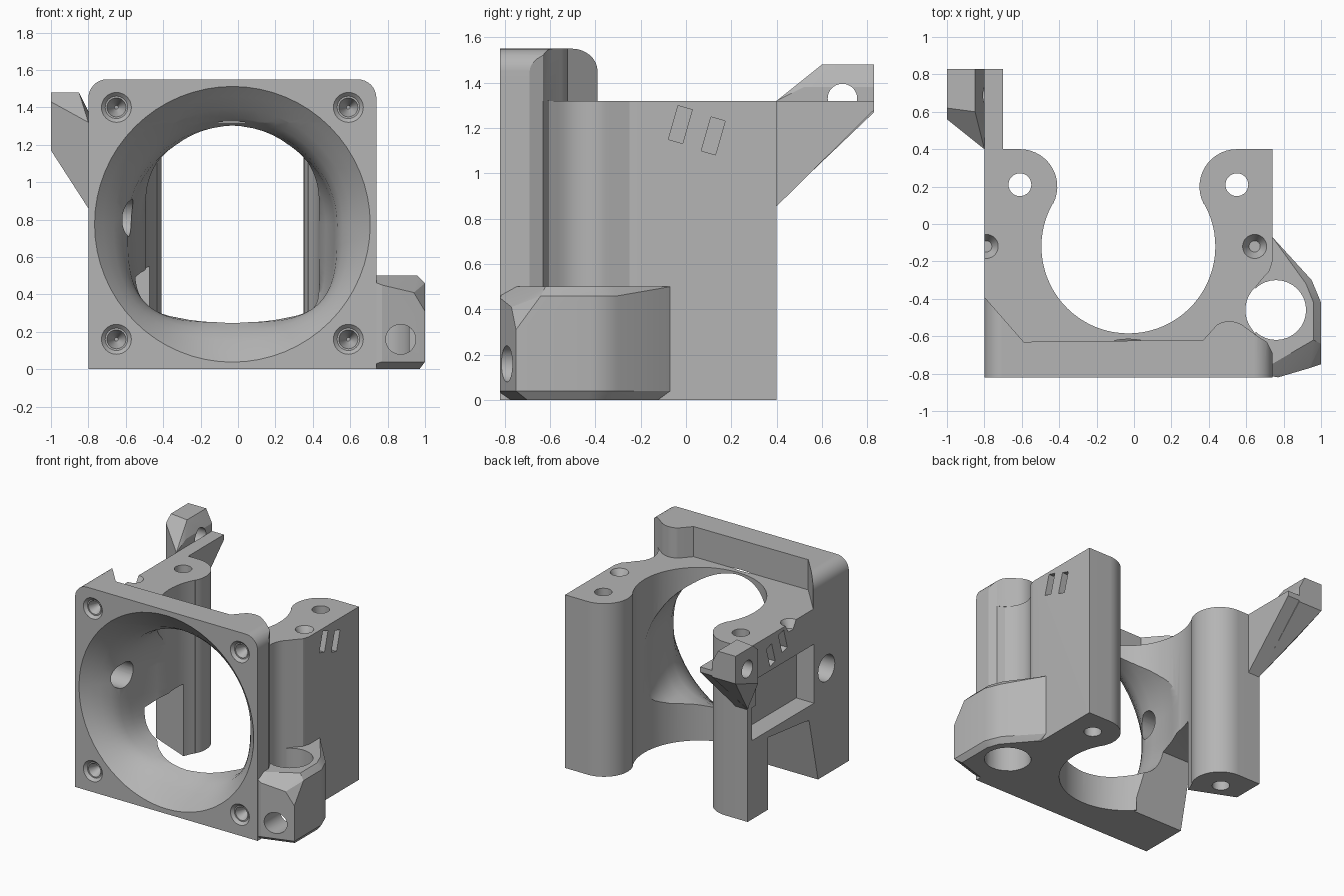
import bpy, bmesh
from math import cos, sin, pi, radians, copysign
from mathutils import Vector, Matrix

default = bpy.data.objects.get("Cube")
if default:
    bpy.data.objects.remove(default, do_unlink=True)

grey = bpy.data.materials.new("plain_grey")
grey.use_nodes = True
grey.diffuse_color = (.46, .46, .46, 1)
grey.node_tree.nodes["Principled BSDF"].inputs["Base Color"].default_value = (.46, .46, .46, 1)

MID_X, FAN_Z = -.03, .775
LEFT, RIGHT, FRONT, BACK = .74, -.8, -.82, .4
DECK, TOP = 1.32, 1.55


def finish(bm, name):
    bmesh.ops.recalc_face_normals(bm, faces=bm.faces)
    mesh = bpy.data.meshes.new(name)
    bm.to_mesh(mesh)
    bm.free()
    mesh.materials.append(grey)
    obj = bpy.data.objects.new(name, mesh)
    bpy.context.collection.objects.link(obj)
    return obj


def loft(name, rings):
    """Closed solid through rings of equal point count."""
    bm = bmesh.new()
    loops = [[bm.verts.new(p) for p in ring] for ring in rings]
    n = len(loops[0])
    for a, b in zip(loops, loops[1:]):
        for i in range(n):
            j = (i + 1) % n
            bm.faces.new((a[i], a[j], b[j], b[i]))
    bm.faces.new(loops[0])
    bm.faces.new(loops[-1])
    return finish(bm, name)


def prism(name, outline, low, high, axis="z"):
    place = {"x": lambda p, h: (h, p[0], p[1]),
             "y": lambda p, h: (p[0], h, p[1]),
             "z": lambda p, h: (p[0], p[1], h)}[axis]
    return loft(name, [[place(p, h) for p in outline] for h in (low, high)])


def hull(name, points):
    bm = bmesh.new()
    for p in points:
        bm.verts.new(p)
    bmesh.ops.convex_hull(bm, input=bm.verts)
    bmesh.ops.dissolve_limit(bm, angle_limit=radians(1), verts=bm.verts, edges=bm.edges)
    return finish(bm, name)


def cone(name, start, end, r1, r2):
    start, end = Vector(start), Vector(end)
    turn = (end - start).to_track_quat("Z", "Y").to_matrix().to_4x4()
    bm = bmesh.new()
    bmesh.ops.create_cone(bm, cap_ends=True, segments=32, radius1=r1, radius2=r2,
                          depth=(end - start).length,
                          matrix=Matrix.Translation((start + end) / 2) @ turn)
    return finish(bm, name)


def box(name, center, size, tilt=0):
    bm = bmesh.new()
    bmesh.ops.create_cube(bm, size=1, matrix=Matrix.Translation(center)
                          @ Matrix.Rotation(tilt, 4, "X") @ Matrix.Diagonal((*size, 1)))
    return finish(bm, name)


def arc(x, y, r, a, b, steps):
    angles = [radians(a + (b - a) * i / steps) for i in range(steps + 1)]
    return [(x + r * cos(t), y + r * sin(t)) for t in angles]


def cut(cutter, *targets):
    for obj in targets:
        mod = obj.modifiers.new("cut", "BOOLEAN")
        mod.operation = "DIFFERENCE"
        mod.solver = "EXACT"
        mod.object = cutter
        bpy.context.view_layer.objects.active = obj
        bpy.ops.object.modifier_apply(modifier=mod.name)
    bpy.data.objects.remove(cutter, do_unlink=True)


# Main body: bore wall flowing into two rounded rear columns
lobe_x, lobe_y = .58, .2
inner = arc(MID_X - lobe_x, lobe_y, .2, 90, -28, 14)
inner += arc(MID_X, -.12, .465, 151, 389, 48)
inner += arc(MID_X + lobe_x, lobe_y, .2, 208, 90, 14)
groove = [(LEFT, -.2), (.725, -.25), (.68, -.3)]
groove += arc(.76, -.46, .165, 130, 220, 8) + [(.66, -.605), (.71, -.63), (LEFT, -.69)]
body = prism("body", [(RIGHT, BACK)] + inner + [(LEFT, BACK)] + groove
             + [(LEFT, FRONT), (RIGHT, FRONT)], 0, DECK)

# Raised rim above the deck
rim = prism("fan_rim", [(RIGHT, FRONT), (LEFT, FRONT), (LEFT, -.69), (.71, -.63), (.66, -.6)]
            + arc(.51, -.65, .13, 50, 120, 8) + [(.37, -.62), (-.59, -.63), (RIGHT, -.39)],
            DECK, TOP)
for side, x in ((1, LEFT), (-1, RIGHT)):
    curve = arc(x - side * .1, TOP - .1, .1, 90, 90 - side * 90, 8)
    out = x + side * .1
    cut(prism("corner_cutter", curve + [(out, TOP - .1), (out, TOP + .1),
              (x - side * .1, TOP + .1)], -1, 0, "y"), rim)

# Side bracket with its chamfered corners
bracket = hull("side_bracket", [
    (.65, -.1, 0), (.76, -.13, 0), (.94, -.34, 0), (.97, -.43, 0), (.97, -.7, 0),
    (.65, -.8, 0), (.65, -.1, .5), (.65, -.8, .5),
    (.74, -.07, .04), (.95, -.3, .04), (1, -.42, .04), (1, -.75, .04), (.77, -.82, .04),
    (1, -.75, .31), (.94, -.77, .41), (.77, -.82, .45), (1, -.64, .46), (1, -.42, .46),
    (.95, -.3, .46), (.96, -.62, .5), (.96, -.42, .5), (.92, -.32, .5), (.74, -.07, .5)])

# Rear arm and its lug
prism("arm_bar", [(.3, .85), (.395, .85), (.83, 1.28), (.83, DECK), (.3, DECK)],
      RIGHT, -.7, "x")
lug = hull("arm_lug", [
    (RIGHT, .4, .86), (RIGHT, .4, DECK), (RIGHT, .45, DECK), (RIGHT, .83, 1.27),
    (RIGHT, .83, 1.38), (RIGHT, .52, 1.38), (-.85, .83, 1.48), (-.85, .6, 1.48),
    (-1, .83, 1.48), (-1, .62, 1.48), (-1, .83, 1.27), (-1, .56, 1.17), (-1, .56, 1.43)])
cut(cone("lug_hole", (-1.1, .69, 1.33), (-.7, .69, 1.33), .065, .065), lug)


# Air duct: round mouth narrowing to an arch with a squared floor
def duct_ring(y, half_x, half_z, power):
    ring = []
    for i in range(64):
        c, s = cos(2 * pi * i / 64), sin(2 * pi * i / 64)
        e = 2 / power if s < 0 else 1
        ring.append((MID_X + half_x * copysign(abs(c) ** e, c), y,
                     FAN_Z + half_z * copysign(abs(s) ** e, s)))
    return ring


duct = loft("duct_cutter", [duct_ring(*r) for r in (
    (-.85, .755, .755, 2), (FRONT, .737, .737, 2), (-.77, .69, .685, 2.1),
    (-.71, .635, .62, 2.4), (-.65, .59, .565, 2.8), (-.58, .56, .525, 3.4),
    (-.48, .545, .51, 4), (-.35, .53, .51, 4.5), (-.22, .5, .5, 5), (-.1, .46, .5, 5))])
cut(duct, body, rim)

# Front screw holes
for x in (-.65, .59):
    for z in (.16, 1.4):
        cut(cone("screw_rim", (x, FRONT - .01, z), (x, FRONT + .02, z), .09, .06), body, rim)
        cut(cone("screw_hole", (x, FRONT - .01, z), (x, -.7, z), .063, .01), body, rim)

# Vertical holes through the columns and countersinks in the deck
for x in (MID_X - lobe_x, MID_X + lobe_x):
    cut(cone("column_hole", (x, .21, -.1), (x, .21, 1.4), .061, .061), body)
for x in (-.79, .645):
    cut(cone("deck_sink", (x, -.12, DECK + .01), (x, -.12, DECK - .06), .07, .03), body)

# Bracket bores
cut(cone("bracket_bore", (.76, -.46, -.1), (.76, -.46, .6), .16, .16), body, bracket)
cut(cone("bracket_screw", (.87, -.9, .16), (.87, -.5, .16), .08, .08), bracket)

# Slanted slits on both flanks
for x in (LEFT, RIGHT):
    for y, z in ((-.025, 1.215), (.12, 1.165)):
        cut(box("slit", (x, y, z), (.14, .065, .155), -.28), body)

# Right flank: pocket, open gap below it and a round port
cut(box("pocket", (RIGHT, -.025, .825), (.3, .75, .45)), body)
cut(hull("gap", [(x, y, z) for x, rear in ((-.9, .2), (-.38, -.02))
                 for y, z in ((rear, -.1), (rear, .55), (-.34, .49), (-.47, -.1))]), body)
cut(cone("port", (-.9, -.55, .81), (-.4, -.55, .81), .1, .1), body)

# Smooth curved walls, crisp edges
for obj in bpy.data.objects:
    if obj.type == "MESH" and grey.name in obj.data.materials:
        bpy.ops.object.select_all(action="DESELECT")
        obj.select_set(True)
        bpy.context.view_layer.objects.active = obj
        bpy.ops.object.shade_smooth_by_angle(angle=radians(25))
        weighted = obj.modifiers.new("even_shading", "WEIGHTED_NORMAL")
        weighted.keep_sharp = True
